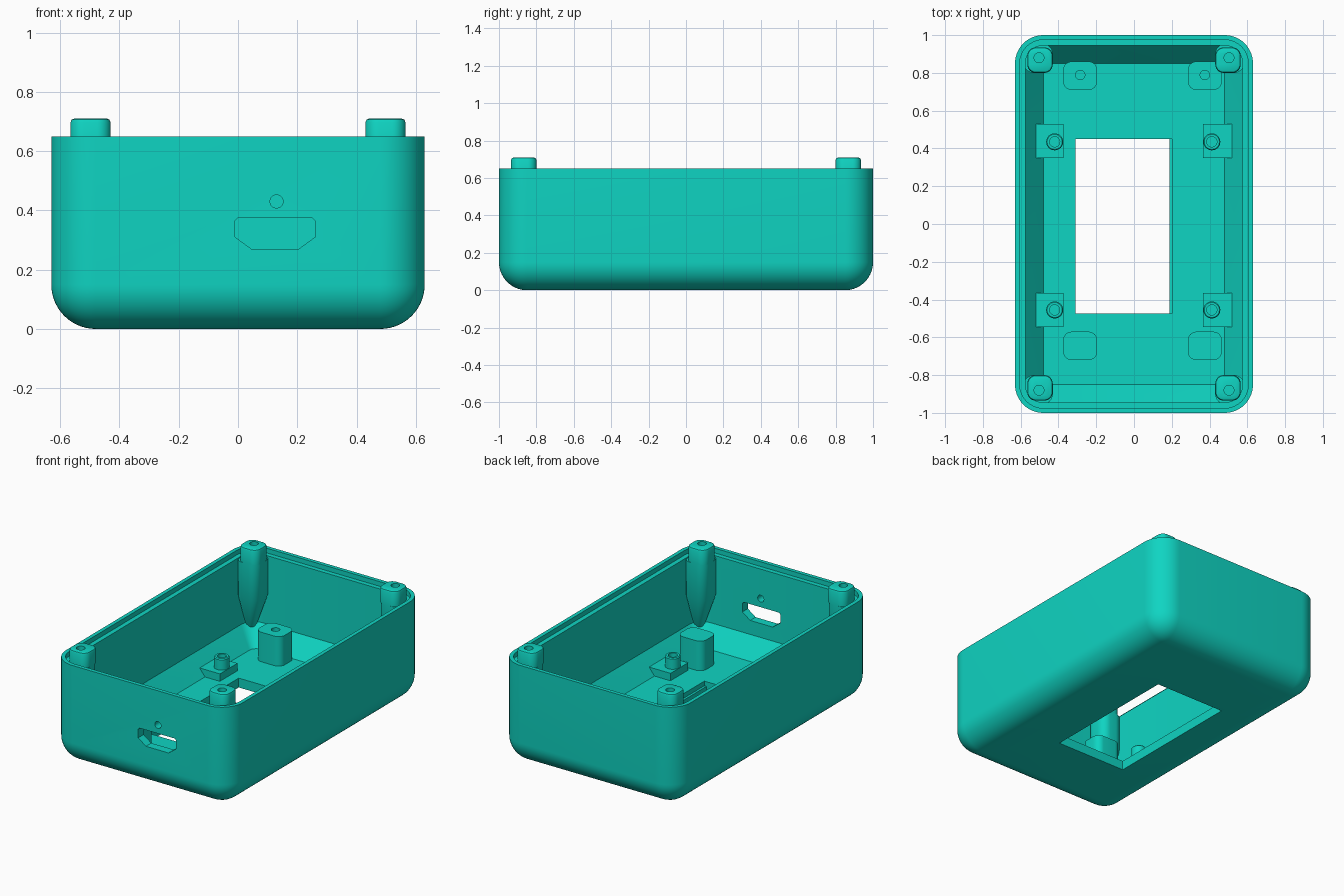
import bpy, bmesh, math

if "Cube" in bpy.data.objects:
    bpy.data.objects.remove(bpy.data.objects["Cube"])

teal = bpy.data.materials.new("teal_plastic")
teal.diffuse_color = (0.0048, 0.66, 0.54, 1)
teal.use_nodes = True
teal.node_tree.nodes["Principled BSDF"].inputs["Base Color"].default_value = teal.diffuse_color


def ring(x0, x1, y0, y1, r, z, n=8):
    """Rounded rectangle section at height z."""
    pts = []
    for cx, cy, a0 in ((x1 - r, y1 - r, 0), (x0 + r, y1 - r, 90),
                       (x0 + r, y0 + r, 180), (x1 - r, y0 + r, 270)):
        for i in range(n + 1):
            a = math.radians(a0 + 90 * i / n)
            pts.append((cx + r * math.cos(a), cy + r * math.sin(a), z))
    return pts


def circle(x, y, r, z, n=32):
    return [(x + r * math.cos(2 * math.pi * i / n),
             y + r * math.sin(2 * math.pi * i / n), z) for i in range(n)]


def finish(name, bm):
    bmesh.ops.recalc_face_normals(bm, faces=bm.faces)
    me = bpy.data.meshes.new(name)
    bm.to_mesh(me)
    bm.free()
    ob = bpy.data.objects.new(name, me)
    bpy.context.collection.objects.link(ob)
    me.materials.append(teal)
    return ob


def loft(name, sections):
    """Closed solid skinned through equal-length sections."""
    bm = bmesh.new()
    rows = [[bm.verts.new(p) for p in s] for s in sections]
    n = len(rows[0])
    for a, b in zip(rows, rows[1:]):
        for i in range(n):
            j = (i + 1) % n
            bm.faces.new((a[i], a[j], b[j], b[i]))
    bm.faces.new(rows[0][::-1])
    bm.faces.new(rows[-1])
    return finish(name, bm)


def select(ob):
    bpy.ops.object.select_all(action='DESELECT')
    ob.select_set(True)
    bpy.context.view_layer.objects.active = ob


def cut(ob, cutter):
    cutter.hide_render = True
    m = ob.modifiers.new("cut", 'BOOLEAN')
    m.operation, m.solver, m.object = 'DIFFERENCE', 'EXACT', cutter
    select(ob)
    bpy.ops.object.modifier_apply(modifier=m.name)
    bpy.data.objects.remove(cutter)


def smooth(ob):
    select(ob)
    bpy.ops.object.shade_smooth_by_angle(angle=math.radians(30))


def box(x0, x1, y0, y1, z0, z1, name="cutter"):
    return loft(name, [[(x0, y0, z), (x1, y0, z), (x1, y1, z), (x0, y1, z)] for z in (z0, z1)])


# outer shell: block with rounded vertical and bottom edges
bm = bmesh.new()
bmesh.ops.create_cube(bm, size=1)
for v in bm.verts:
    v.co = (v.co.x * 1.26, v.co.y * 2, (v.co.z + 0.5) * 0.65)
edges = [e for e in bm.edges if min(v.co.z for v in e.verts) < 0.1]
bmesh.ops.bevel(bm, geom=edges, offset=0.15, segments=14, profile=0.5, affect='EDGES')
shell = finish("case_shell", bm)

# cavity with sloped floor edges and a stepped rim
cut(shell, loft("cavity", [ring(-x, x, -y, y, r, z) for x, y, r, z in (
    (0.48, 0.85, 0.05, 0.06), (0.575, 0.945, 0.095, 0.18), (0.575, 0.945, 0.095, 0.62),
    (0.605, 0.975, 0.125, 0.62), (0.605, 0.975, 0.125, 0.75))]))

# display window with a narrow ledge on its right side
cut(shell, box(-0.31, 0.187, -0.475, 0.45, -0.1, 0.1))
cut(shell, box(0.1, 0.202, -0.475, 0.45, 0.03, 0.1))

# plug opening and small round hole in the front wall
port = [(0.0, 0.375), (0.25, 0.375), (0.26, 0.365), (0.26, 0.31), (0.205, 0.27),
        (0.045, 0.27), (-0.01, 0.31), (-0.01, 0.365)]
cut(shell, loft("port_cutter", [[(x, y, z) for x, z in port] for y in (-1.1, -0.9)]))
cut(shell, loft("pin_cutter", [[(x, y, z) for x, z, _ in circle(0.13, 0.43, 0.022, 0)]
                               for y in (-1.1, -0.9)]))
smooth(shell)


# corner posts: tapered foot, body joined to the walls, raised round-edged top
def corner(sx, sy, lo, hi, r, z):
    dy = 0.37
    xs = sorted((sx * lo, sx * hi))
    ys = sorted((sy * (lo + dy), sy * (hi + dy)))
    return ring(*xs, *ys, r, z)


for sx, tx in ((-1, "left"), (1, "right")):
    for sy, ty in ((-1, "front"), (1, "back")):
        body = loft(f"corner_post_{ty}_{tx}", [corner(sx, sy, *s) for s in (
            (0.535, 0.58, 0.02, 0.13), (0.43, 0.585, 0.055, 0.38), (0.43, 0.585, 0.055, 0.612),
            (0.43, 0.565, 0.045, 0.612), (0.43, 0.565, 0.045, 0.697),
            (0.434, 0.561, 0.041, 0.706), (0.443, 0.552, 0.032, 0.71))])
        cut(body, loft("hole", [circle(sx * 0.503, sy * 0.88, 0.026, z) for z in (0.45, 0.8)]))
        smooth(body)

# floor pillars, the back pair drilled
for x, tx in ((-0.285, "left"), (0.375, "right")):
    for y, ty in ((-0.645, "front"), (0.785, "back")):
        p = loft(f"floor_pillar_{ty}_{tx}",
                 [ring(x - 0.09, x + 0.09, y - 0.075, y + 0.075, 0.045, z) for z in (0.05, 0.25)])
        if ty == "back":
            cut(p, loft("hole", [circle(x, y + 0.004, 0.025, z) for z in (0.13, 0.3)]))
        smooth(p)

# screw mounts: pad on the floor with a hollow stud
for sx, x, tx in ((-1, -0.42, "left"), (1, 0.412, "right")):
    for y, yc, ty in ((-0.455, -0.455, "front"), (0.44, 0.435, "back")):
        x0, x1 = sorted((x - sx * 0.046, sx * 0.53))
        box(x0, x1, y - 0.09, y + 0.09, 0.05, 0.108, f"mount_pad_{ty}_{tx}")
        s = loft(f"mount_stud_{ty}_{tx}", [circle(x, yc, r, z) for r, z in (
            (0.045, 0.1), (0.045, 0.174), (0.04, 0.18))])
        cut(s, loft("hole", [circle(x, yc, 0.027, z) for z in (0.11, 0.3)]))
        smooth(s)
